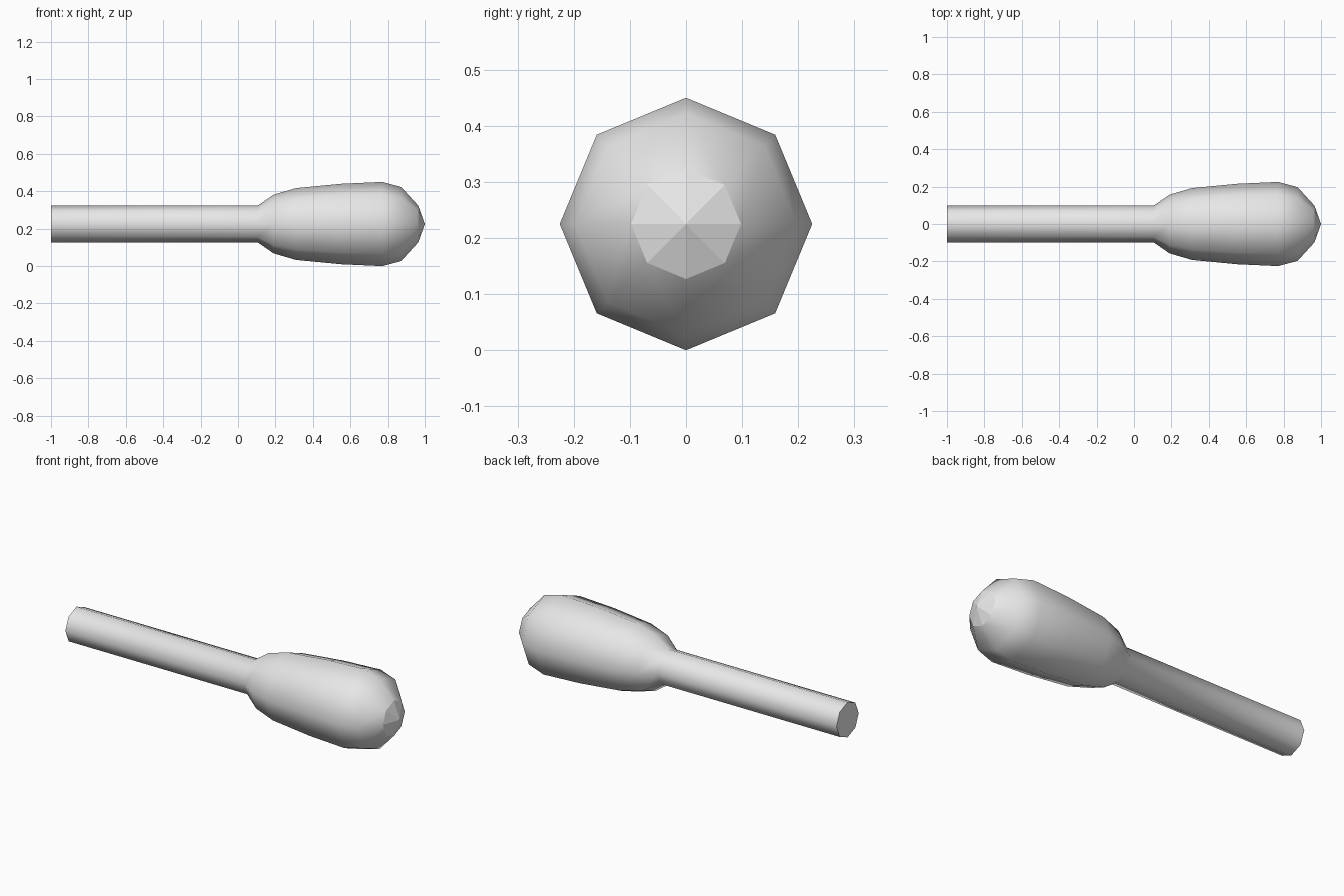
import bpy
import bmesh
from math import cos, sin, pi, radians

if "Cube" in bpy.data.objects:
    bpy.data.objects.remove(bpy.data.objects["Cube"], do_unlink=True)

SIDES = 8
AXIS_Z = 0.225

grey = bpy.data.materials.new("light grey")
grey.use_nodes = True
colour = (0.8, 0.8, 0.8, 1.0)
grey.diffuse_color = colour
grey.node_tree.nodes["Principled BSDF"].inputs["Base Color"].default_value = colour


def lathe(name, profile):
    """Turn (x, radius) points around the x axis; the tip is a zero radius."""
    bm = bmesh.new()
    rings = []
    for x, r in profile:
        count = SIDES if r > 0 else 1
        rings.append([bm.verts.new((x, r * sin(2 * pi * i / SIDES),
                                    AXIS_Z + r * cos(2 * pi * i / SIDES)))
                      for i in range(count)])
    for a, b in zip(rings, rings[1:]):
        for i in range(SIDES):
            j = (i + 1) % SIDES
            if len(b) == 1:
                face = bm.faces.new((a[i], a[j], b[0]))
                face.smooth = False
            else:
                face = bm.faces.new((a[i], a[j], b[j], b[i]))
                face.smooth = True
    # Flat end of the handle
    bm.faces.new(rings[0])
    for edge in rings[0][0].link_faces[0].edges:
        edge.smooth = True
    bmesh.ops.recalc_face_normals(bm, faces=bm.faces)
    # Crisp edges around the handle end and the pointed tip
    for edge in bm.edges:
        if any(not f.smooth for f in edge.link_faces):
            edge.smooth = False
    mesh = bpy.data.meshes.new(name)
    bm.to_mesh(mesh)
    bm.free()
    mesh.materials.append(grey)
    obj = bpy.data.objects.new(name, mesh)
    bpy.context.collection.objects.link(obj)
    return obj


# Straight handle, flared neck, swollen head and shallow pointed tip
lathe("handle_and_head", [
    (-1.0, 0.098), (0.105, 0.098), (0.19, 0.157), (0.31, 0.192),
    (0.55, 0.215), (0.77, 0.225), (0.875, 0.197), (0.965, 0.098), (1.0, 0.0),
])
